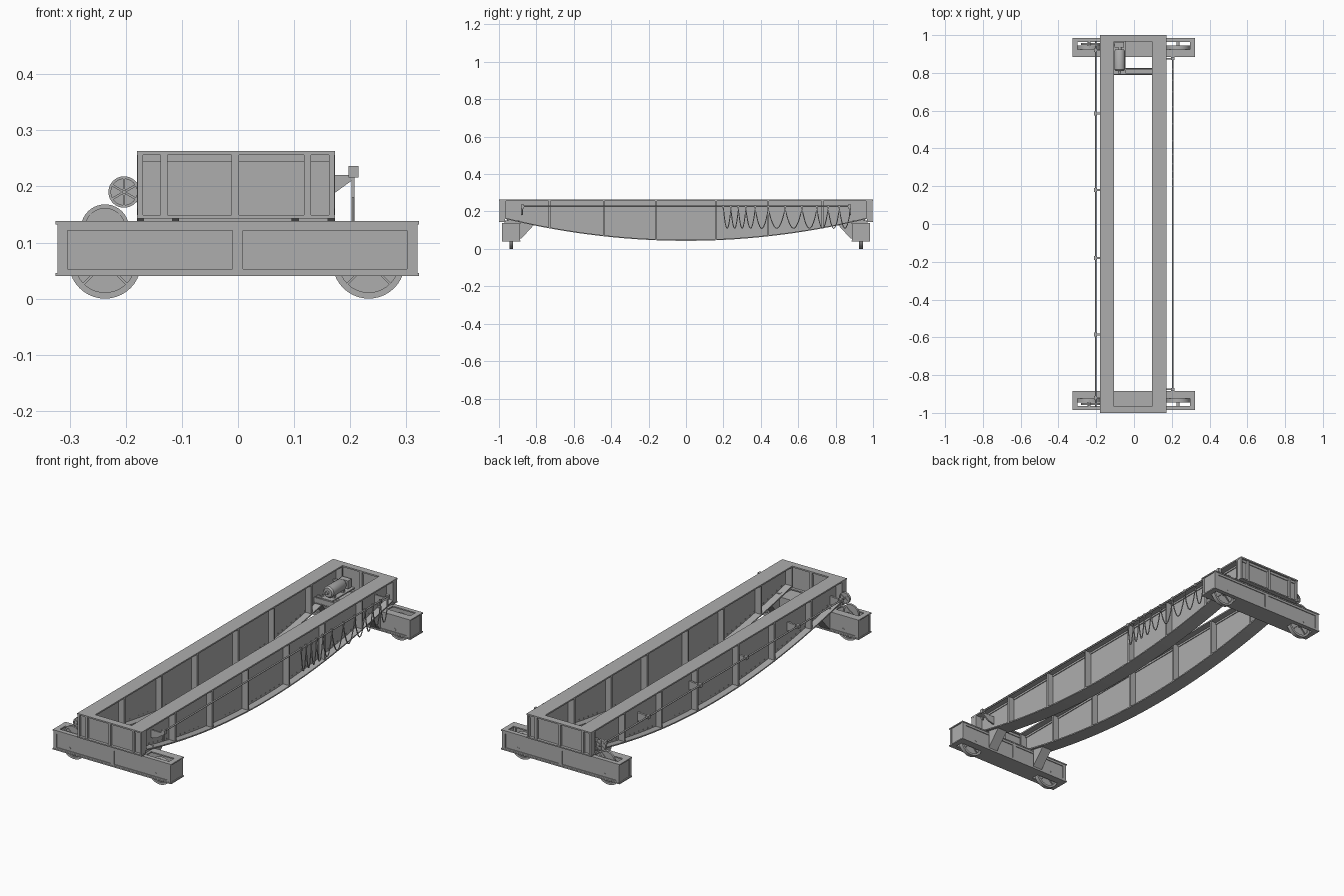
import bpy, bmesh, math
from mathutils import Matrix, Vector

cube = bpy.data.objects.get("Cube")
if cube:
    bpy.data.objects.remove(cube, do_unlink=True)

steel = bpy.data.materials.new("steel_grey")
steel.use_nodes = True
GREY = (0.42, 0.42, 0.42, 1)
steel.diffuse_color = GREY
for node in steel.node_tree.nodes:
    if node.type == 'BSDF_PRINCIPLED':
        node.inputs["Base Color"].default_value = GREY


def finish(name, bm, smooth=False):
    bmesh.ops.recalc_face_normals(bm, faces=bm.faces)
    mesh = bpy.data.meshes.new(name)
    bm.to_mesh(mesh)
    bm.free()
    mesh.materials.append(steel)
    ob = bpy.data.objects.new(name, mesh)
    bpy.context.collection.objects.link(ob)
    if smooth:
        for other in bpy.context.selected_objects:
            other.select_set(False)
        ob.select_set(True)
        bpy.context.view_layer.objects.active = ob
        bpy.ops.object.shade_smooth_by_angle(angle=math.radians(35))
        ob.select_set(False)
    return ob


def box(bm, x0, x1, y0, y1, z0, z1, turn=0):
    centre = Vector(((x0 + x1) / 2, (y0 + y1) / 2, (z0 + z1) / 2))
    size = (abs(x1 - x0), abs(y1 - y0), abs(z1 - z0), 1)
    m = Matrix.Translation(centre) @ Matrix.Rotation(turn, 4, 'Y') @ Matrix.Diagonal(size)
    bmesh.ops.create_cube(bm, size=1, matrix=m)


def loft(bm, x0, x1, stations):
    """Solid between x0 and x1 through (y, low z, high z) stations."""
    rings = [[bm.verts.new(p) for p in ((x0, y, a), (x1, y, a), (x1, y, b), (x0, y, b))]
             for y, a, b in stations]
    for r, s in zip(rings, rings[1:]):
        for i in range(4):
            j = (i + 1) % 4
            bm.faces.new((r[i], r[j], s[j], s[i]))
    bm.faces.new(rings[0])
    bm.faces.new(rings[-1])


def plate(bm, outline, y0, y1):
    """Flat plate with an x-z outline, thick along y."""
    a, b = [[bm.verts.new((x, y, z)) for x, z in outline] for y in (y0, y1)]
    bm.faces.new(a)
    bm.faces.new(b)
    for i in range(len(a)):
        j = (i + 1) % len(a)
        bm.faces.new((a[i], a[j], b[j], b[i]))


def lathe(bm, x, y, z, profile, segs=32):
    """Turn (radius, offset) points about an axis along y."""
    rings = []
    for i in range(segs):
        t = math.tau * i / segs
        rings.append([bm.verts.new((x + r * math.cos(t), y + o, z + r * math.sin(t)))
                      for r, o in profile])
    for i in range(segs):
        p, q = rings[i], rings[(i + 1) % segs]
        for k in range(len(profile) - 1):
            bm.faces.new((p[k], p[k + 1], q[k + 1], q[k]))
    bmesh.ops.remove_doubles(bm, verts=bm.verts, dist=1e-6)


def rod(bm, x, z, y0, y1, r, segs=12):
    lathe(bm, x, y0, z, [(0, 0), (r, 0), (r, y1 - y0), (0, y1 - y0)], segs)


def wheel(bm, x, y, z, r, w, spokes):
    half = [(0, w), (.2 * r, w), (.2 * r, .3 * w), (.83 * r, .3 * w), (.83 * r, w), (r, w)]
    lathe(bm, x, y, z, half + [(a, -o) for a, o in reversed(half)], 40)
    for k in range(spokes):
        box(bm, x - .85 * r, x + .85 * r, y - .8 * w, y + .8 * w, z - .002, z + .002,
            math.pi * (k + .5) / spokes)


def tube(name, points, radius):
    data = bpy.data.curves.new(name, 'CURVE')
    data.dimensions = '3D'
    data.bevel_depth = radius
    data.bevel_resolution = 1
    data.use_fill_caps = True
    spline = data.splines.new('POLY')
    spline.points.add(len(points) - 1)
    for p, co in zip(spline.points, points):
        p.co = (*co, 1)
    data.materials.append(steel)
    bpy.context.collection.objects.link(bpy.data.objects.new(name, data))


def belly(y):
    return 0.043 + 0.118 * (y / 0.97) ** 2


TOP, UNDER = 0.263, 0.256
SIDES = {"left": (0.095, 0.173), "right": (-0.18, -0.105)}
ys = [-0.97 + 1.94 * i / 40 for i in range(41)]

# Main girders: fish-bellied I-beams with stiffeners, rivets and end supports
for side, (x0, x1) in SIDES.items():
    xc = (x0 + x1) / 2
    bm = bmesh.new()
    box(bm, x0, x1, -0.966, 0.966, UNDER, TOP)
    box(bm, xc - .008, xc + .008, -0.966, 0.966, 0.247, UNDER)
    loft(bm, xc - .004, xc + .004, [(y, belly(y) + .003, UNDER) for y in ys])
    loft(bm, x0, x1, [(y, belly(y), belly(y) + .006) for y in ys])
    for s in (-1, 1):
        for y in (0.16, 0.44, 0.73):
            box(bm, x0 + .003, x1 - .003, s * y - .005, s * y + .005, belly(y) + .003, UNDER)
        box(bm, x0, x1, s * .963, s * .97, belly(.97), UNDER)
    finish(side + "_girder", bm)

    bm = bmesh.new()
    for i in range(54):
        y = -0.93 + 1.86 * i / 53
        z = belly(y) + .016
        box(bm, xc - .006, xc + .006, y - .002, y + .002, z - .002, z + .002)
    finish(side + "_girder_rivets", bm)

    bm = bmesh.new()
    for s in (-1, 1):
        box(bm, xc - .026, xc + .026, s * .89, s * .97, .138, belly(.93))
        loft(bm, xc - .026, xc + .026, [(s * .815, .126, .13), (s * .885, .05, .144)])
    finish(side + "_girder_gussets", bm)

for s, end in ((-1, "front"), (1, "back")):
    # End tie joining the girders
    bm = bmesh.new()
    box(bm, -.18, .173, s * .966, s, UNDER, TOP)
    box(bm, -.18, .173, s * .966, s, .143, .149)
    box(bm, -.178, .171, s * .98, s * .986, .149, UNDER)
    box(bm, -.17, .165, s * .976, s * .99, .244, UNDER)
    for x, w in ((-.174, .005), (-.132, .006), (-.005, .007), (.124, .006), (.167, .005)):
        box(bm, x - w, x + w, s * .967, s * .998, .149, UNDER)
    finish(end + "_end_tie", bm)

    # End truck: box beam with slotted plates and framed side panels
    bm = bmesh.new()
    for z0, z1 in ((.04, .046), (.132, .138)):
        box(bm, -.325, .323, s * .885, s * .923, z0, z1)
        box(bm, -.325, .323, s * .963, s * .985, z0, z1)
        for a, b in ((-.325, -.30), (-.175, .172), (.297, .323)):
            box(bm, a, b, s * .923, s * .963, z0, z1)
    for c in (.894, .976):
        box(bm, -.318, .316, s * (c - .003), s * (c + .003), .046, .132)
        for z0, z1 in ((.046, .053), (.121, .132)):
            box(bm, -.322, .32, s * (c - .007), s * (c + .007), z0, z1)
        for a, b in ((-.322, -.304), (-.01, .009), (.301, .32)):
            box(bm, a, b, s * (c - .007), s * (c + .007), .053, .121)
    for x in (-.317, .315):
        box(bm, x - .003, x + .003, s * .89, s * .98, .046, .132)
    finish(end + "_truck", bm)

    # Running wheels with axles
    bm = bmesh.new()
    for x in (-.237, .233):
        wheel(bm, x, s * .935, .0645, .0645, .01, 2)
        rod(bm, x, .0645, s * .935 - .045, s * .935 + .045, .008)
    finish(end + "_wheels", bm, True)

    # Drive gears
    bm = bmesh.new()
    wheel(bm, -.237, s * .953, .125, .043, .005, 2)
    wheel(bm, -.203, s * .953, .19, .028, .006, 3)
    rod(bm, -.237, .125, s * .953 - .022, s * .953 + .022, .006)
    finish(end + "_drive_gears", bm, True)

# Drive shaft and its bearing brackets
bm = bmesh.new()
rod(bm, -.203, .19, -.97, .97, .004)
finish("drive_shaft", bm, True)
bm = bmesh.new()
for s in (-1, 1):
    for y in (.18, .585, .92):
        y *= s
        plate(bm, [(-.142, .198), (-.203, .194), (-.203, .184), (-.142, .15)], y - .005, y + .005)
        box(bm, -.211, -.195, y - .01, y + .01, .182, .198)
finish("shaft_brackets", bm)

# Motor, gearbox and their support frame
bm = bmesh.new()
lathe(bm, -.076, .81, .196, [(0, -.012), (.008, -.012), (.008, 0), (.022, 0), (.028, .008),
                             (.028, .105), (.022, .115), (.01, .115), (.01, .14), (0, .14)])
finish("motor", bm, True)
bm = bmesh.new()
box(bm, -.102, -.052, .935, .963, .172, .212)
box(bm, -.203, -.09, .942, .952, .186, .196)
finish("motor_gearbox", bm)
bm = bmesh.new()
for y in (.792, .815):
    box(bm, -.14, .131, y, y + .008, .14, .164)
box(bm, -.14, .131, .79, .825, .136, .14)
box(bm, -.105, -.045, .80, .975, .160, .166)
for y in (.83, .90):
    box(bm, -.098, -.054, y, y + .012, .166, .178)
finish("motor_support", bm)

# Cable rail with knee brackets at both ends
bm = bmesh.new()
rod(bm, .205, .227, -.88, .88, .004)
finish("cable_rail", bm, True)
bm = bmesh.new()
for y in (-.875, .875):
    plate(bm, [(.134, .22), (.205, .22), (.205, .212), (.172, .188), (.134, .18)], y - .004, y + .004)
    box(bm, .197, .215, y - .008, y + .008, .216, .236)
    box(bm, .202, .208, y - .003, y + .003, .18, .218)
finish("rail_brackets", bm)

# Hanging cable loops with their hooks
peaks = [.2, .24, .28, .32, .37, .44, .53, .62, .70, .76, .82, .88]
path = []
bm = bmesh.new()
for a, b in zip(peaks, peaks[1:]):
    for k in range(12):
        t = k / 12
        path.append((.205, a + (b - a) * t, .222 - .112 * math.sin(math.pi * t) ** .8))
    box(bm, .2, .21, a - .004, a + .004, .217, .234)
path.append((.205, peaks[-1], .222))
tube("festoon_cable", path, .0028)
finish("cable_hooks", bm)
